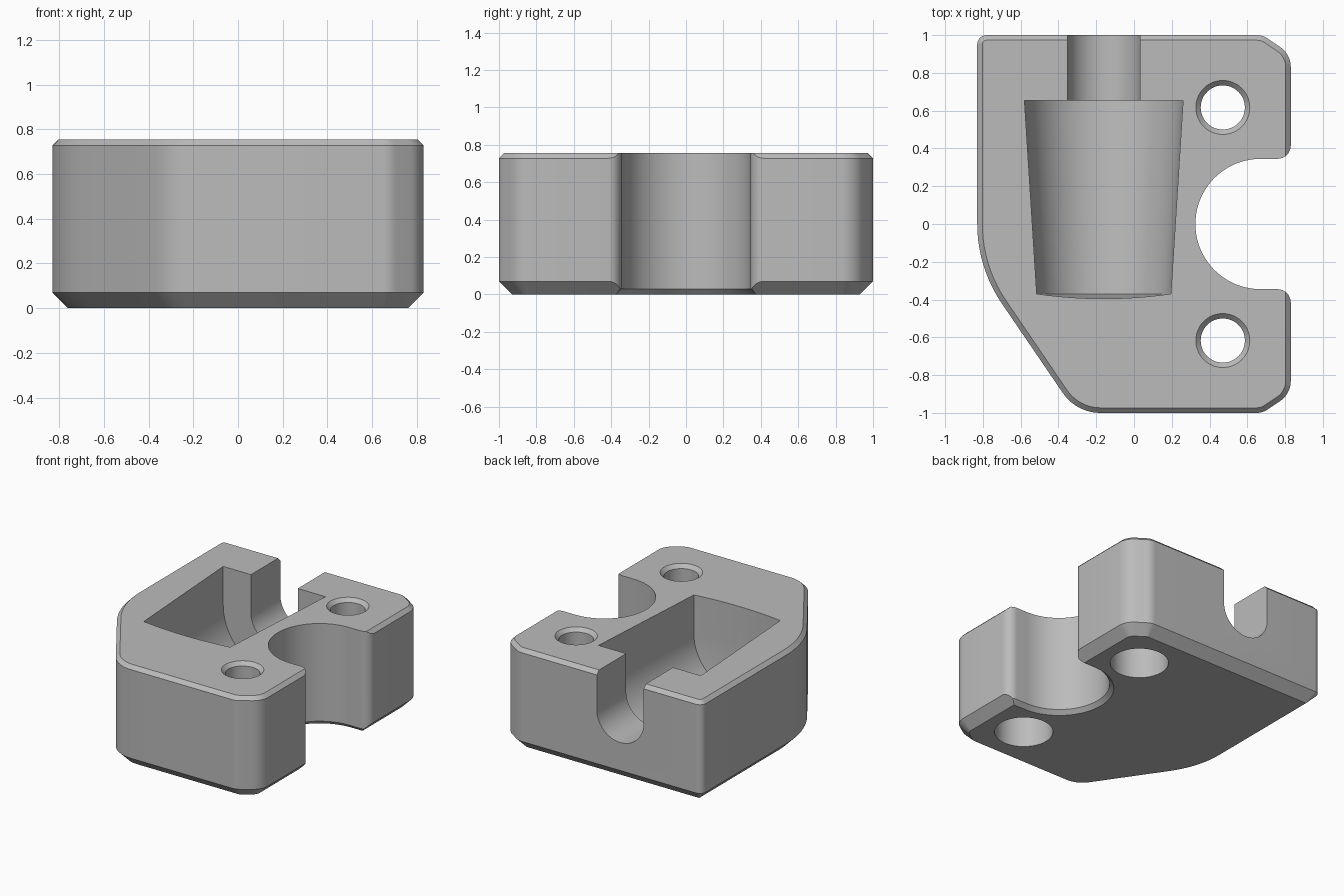
import bpy, bmesh
from math import sin, cos, tan, pi, radians
from mathutils import Vector

cube = bpy.data.objects.get("Cube")
if cube:
    bpy.data.objects.remove(cube, do_unlink=True)

HEIGHT = 0.755
AXIS_X, AXIS_Z = -0.16, 0.47

grey = bpy.data.materials.new("plain grey")
grey.use_nodes = True
grey.diffuse_color = (0.5, 0.5, 0.5, 1)
grey.node_tree.nodes["Principled BSDF"].inputs["Base Color"].default_value = (0.5, 0.5, 0.5, 1)


def loft(name, rings):
    """Closed solid through rings that have equal point counts."""
    bm = bmesh.new()
    loops = [[bm.verts.new(p) for p in ring] for ring in rings]
    for a, b in zip(loops, loops[1:]):
        for i in range(len(a)):
            j = (i + 1) % len(a)
            bm.faces.new((a[i], a[j], b[j], b[i]))
    bm.faces.new(loops[0])
    bm.faces.new(loops[-1])
    bmesh.ops.recalc_face_normals(bm, faces=bm.faces)
    mesh = bpy.data.meshes.new(name)
    bm.to_mesh(mesh)
    bm.free()
    obj = bpy.data.objects.new(name, mesh)
    mesh.materials.append(grey)
    bpy.context.collection.objects.link(obj)
    return obj


def arc(cx, cy, r, start, end, n):
    angles = [radians(start + (end - start) * i / n) for i in range(n + 1)]
    return [(cx + r * cos(a), cy + r * sin(a)) for a in angles]


def flat(points, z):
    return [(x, y, z) for x, y in points]


# Body outline: counter-clockwise corners with rounding radius
CORNERS = [(-0.83, 1, 0.05), (-0.83, -0.23, 0.75), (-0.305, -1, 0.24), (0.68, -1, 0.1),
           (0.83, -0.9, 0.13), (0.83, 0.9, 0.13), (0.68, 1, 0.1)]


def outline(d, n=10):
    """Rounded outline moved inward by d."""
    pts = [Vector(c[:2]) for c in CORNERS]
    result = []
    for i, (_, _, radius) in enumerate(CORNERS):
        p = pts[i]
        u = (p - pts[i - 1]).normalized()
        v = (pts[(i + 1) % len(pts)] - p).normalized()
        nu, nv = Vector((-u.y, u.x)), Vector((-v.y, v.x))
        turn = u.angle(v)
        mitre = (nu + nv).normalized() / cos(turn / 2)
        r = max(radius - d, 0.006)
        centre = p + mitre * (d + r)
        for k in range(n + 1):
            t = turn * k / n
            w = -nu * cos(t) + u * sin(t)
            result.append(tuple(centre + w * r))
    return result


body = loft("clamp_block", [flat(outline(0.07), 0), flat(outline(0), 0.07),
                            flat(outline(0), HEIGHT - 0.027), flat(outline(0.027), HEIGHT)])
cutters = []


# Round side notch with flared mouth and a small bottom chamfer
def notch(d):
    upper = arc(0.76, 0.415, 0.07 - d, 0, -90, 8)
    lower = [(x, -y) for x, y in reversed(upper)]
    back = arc(0.67, 0, 0.345 + d, 90, 270, 40)
    return [(1, 0.415)] + upper + back + lower + [(1, -0.415)]


cutters.append(loft("notch_cutter", [flat(notch(0.04), -0.01), flat(notch(0), 0.03),
                                     flat(notch(0), 1)]))


# Screw holes: countersunk on top, wide bore underneath
for side, y in (("back", 0.617), ("front", -0.617)):
    steps = [(0.2, -0.1), (0.2, 0.45), (0.117, 0.45), (0.117, HEIGHT - 0.027),
             (0.143, HEIGHT), (0.143, 1)]
    cutters.append(loft(side + "_hole_cutter",
                        [flat(arc(0.47, y, r, 0, 352.5, 47), z) for r, z in steps]))


# Open-topped U section across the pocket axis
def u_ring(r, y):
    pts = arc(AXIS_X, AXIS_Z, r, 180, 360, 40)
    pts = [(AXIS_X - r, 1)] + pts + [(AXIS_X + r, 1)]
    return [(x, y, z) for x, z in pts]


# Tapered pocket with a shallow domed front end
rings = [u_ring(0.42, 0.655)]
for t in (1, 0.85, 0.7, 0.55, 0.4, 0.25, 0.1):
    rings.append(u_ring(0.355 * t, -0.37 - 0.025 * (1 - t * t)))
cutters.append(loft("pocket_cutter", rings))

# Cable slot through the back wall
cutters.append(loft("slot_cutter", [u_ring(0.1925, 0.5), u_ring(0.1925, 1.2)]))

for cutter in cutters:
    cutter.hide_render = True
    mod = body.modifiers.new(cutter.name, "BOOLEAN")
    mod.operation = "DIFFERENCE"
    mod.solver = "EXACT"
    mod.object = cutter

# Bake the cuts and remove the helpers
bpy.ops.object.select_all(action="DESELECT")
body.select_set(True)
bpy.context.view_layer.objects.active = body
for mod in list(body.modifiers):
    bpy.ops.object.modifier_apply(modifier=mod.name)
for cutter in cutters:
    bpy.data.objects.remove(cutter, do_unlink=True)
bpy.ops.object.shade_smooth_by_angle(angle=radians(20))
